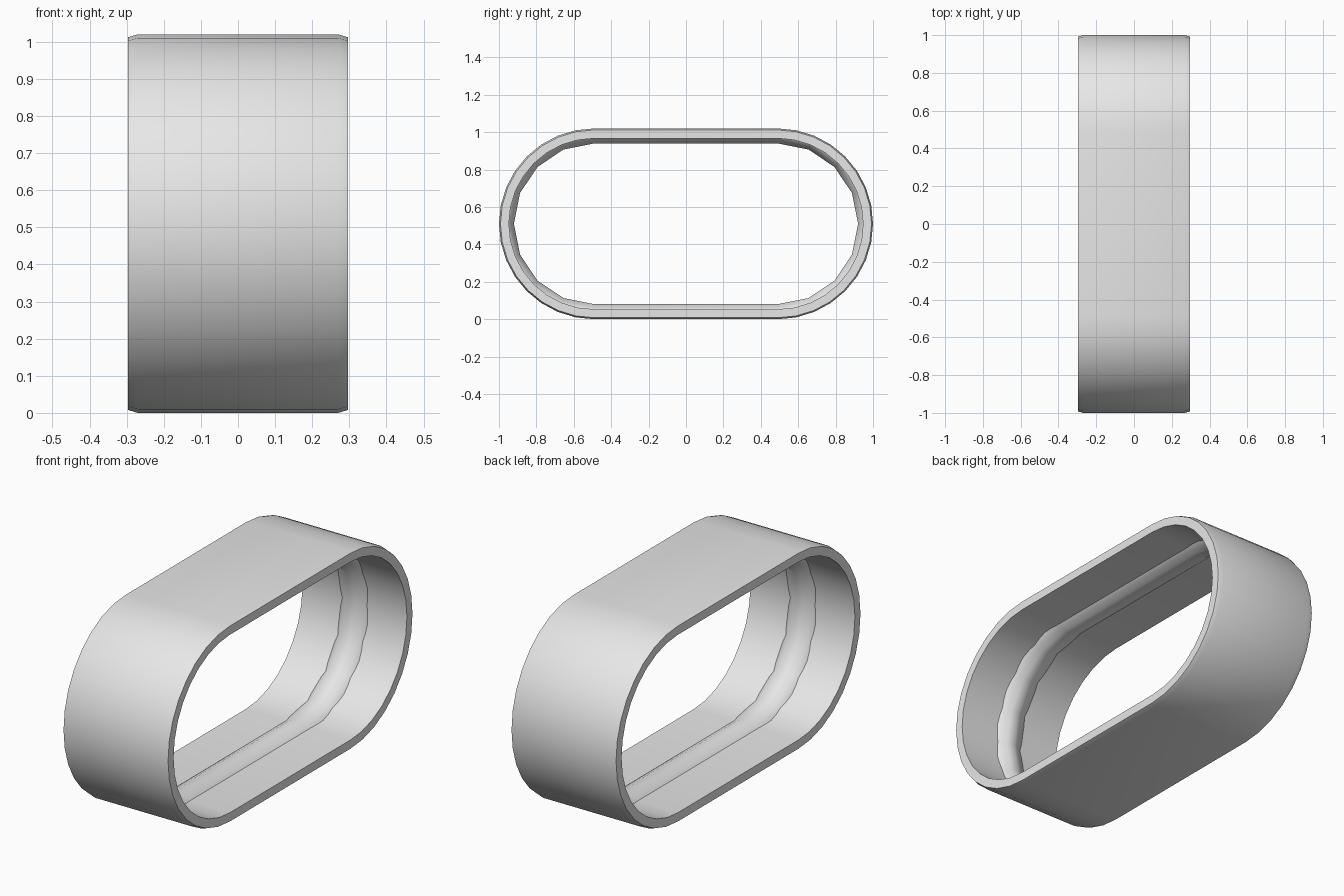
import bpy
import bmesh
import math

cube = bpy.data.objects.get("Cube")
if cube:
    bpy.data.objects.remove(cube, do_unlink=True)

HALF_STRAIGHT = 0.49
CENTRE_Z = 0.51

grey = bpy.data.materials.new("plain_grey")
grey.use_nodes = True
grey.diffuse_color = (0.8, 0.8, 0.8, 1)
grey.node_tree.nodes["Principled BSDF"].inputs["Base Color"].default_value = (0.8, 0.8, 0.8, 1)


def stadium_sweep(name, section, steps):
    """Sweep a closed (x, radius) section round a stadium path in the YZ plane."""
    bm = bmesh.new()
    rings = []
    for side in (1, -1):
        for i in range(steps + 1):
            a = math.pi * i / steps
            dy, dz = side * math.sin(a), side * math.cos(a)
            rings.append([bm.verts.new((x, side * HALF_STRAIGHT + r * dy, CENTRE_Z + r * dz))
                          for x, r in section])
    count = len(section)
    for k, ring in enumerate(rings):
        after = rings[(k + 1) % len(rings)]
        for j in range(count):
            n = (j + 1) % count
            bm.faces.new((ring[j], ring[n], after[n], after[j]))
    bmesh.ops.recalc_face_normals(bm, faces=bm.faces)
    mesh = bpy.data.meshes.new(name)
    bm.to_mesh(mesh)
    bm.free()
    mesh.materials.append(grey)
    obj = bpy.data.objects.new(name, mesh)
    bpy.context.collection.objects.link(obj)
    bpy.ops.object.select_all(action='DESELECT')
    obj.select_set(True)
    bpy.context.view_layer.objects.active = obj
    bpy.ops.object.shade_smooth_by_angle(angle=math.radians(32))
    return obj


def mirrored(half):
    """Complete a section from its +x half."""
    return half + [(-x, r) for x, r in reversed(half)]


# Outer band with slightly tapered edges
stadium_sweep("outer_band", mirrored([(0.27, 0.51), (0.297, 0.502), (0.297, 0.457)]), 16)

# Coarser rounded ridge around the middle of the inside wall
stadium_sweep("inner_ridge",
              mirrored([(0.085, 0.475), (0.077, 0.461), (0.05, 0.446), (0.03, 0.435), (0.012, 0.43)]), 8)
